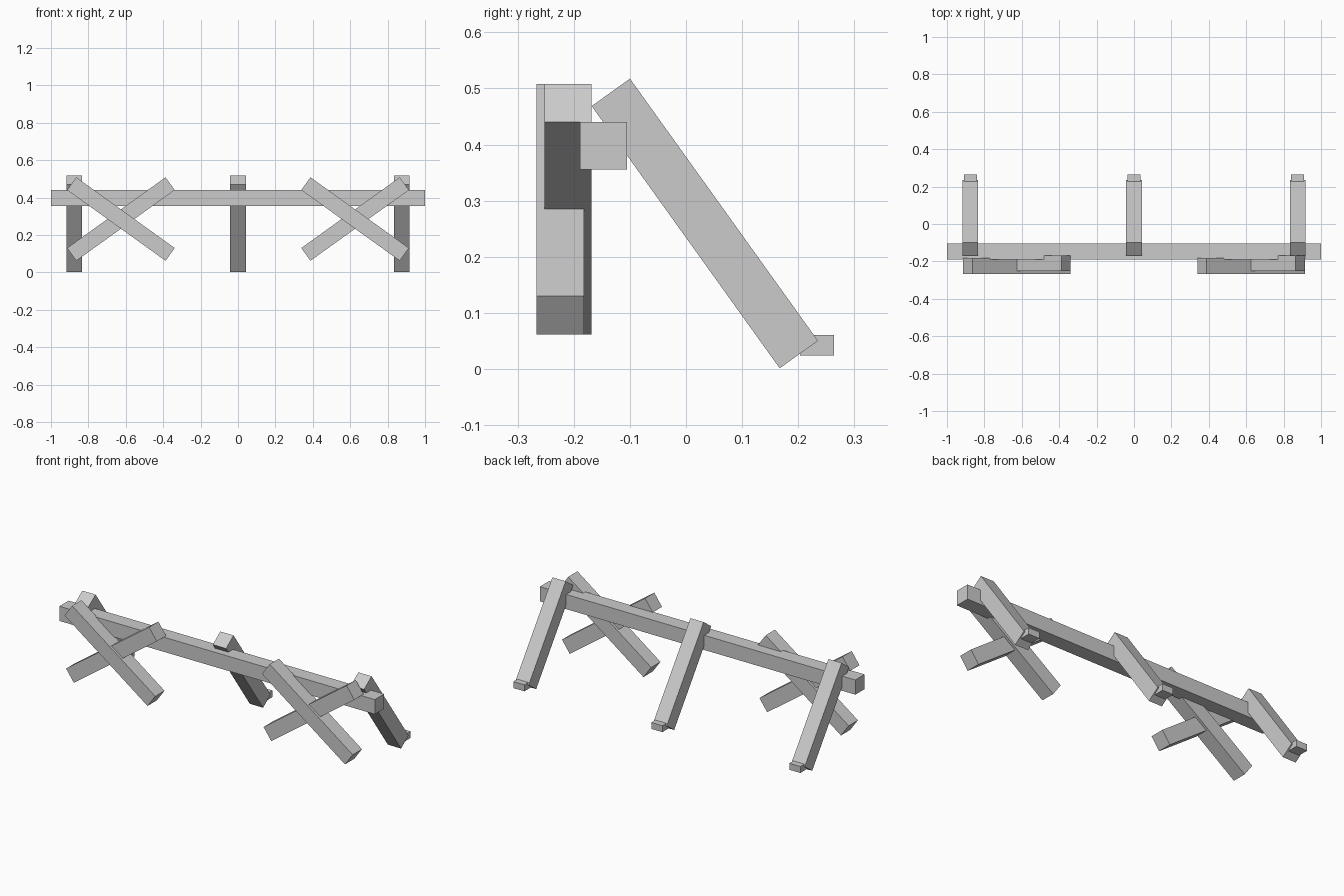
import bpy
from math import radians

if "Cube" in bpy.data.objects:
    bpy.data.objects.remove(bpy.data.objects["Cube"])

wood = bpy.data.materials.new("light grey")
wood.diffuse_color = (0.6, 0.6, 0.6, 1)
wood.use_nodes = True
wood.node_tree.nodes["Principled BSDF"].inputs["Base Color"].default_value = wood.diffuse_color


def bar(name, size, centre, rotation=(0, 0, 0)):
    """Flat-faced rectangular timber, rotation in degrees."""
    bpy.ops.mesh.primitive_cube_add(size=1, location=centre,
                                    rotation=[radians(a) for a in rotation])
    obj = bpy.context.object
    obj.name = name
    obj.scale = size
    bpy.ops.object.transform_apply(location=False, rotation=False, scale=True)
    obj.data.materials.append(wood)
    return obj


T = 0.084  # timber thickness

# Long horizontal rail
bar("rail", (2.0, T, T), (0, -0.147, 0.398))

# Sloping rear legs, each held by a small ground peg
for x in (-0.875, 0, 0.875):
    bar("rear_leg", (T, 0.575, T), (x, 0.0335, 0.2595), (-54.35, 0, 0))
    bar("ground_peg", (0.07, 0.061, 0.037), (x, 0.2335, 0.0425))

# Crossed front timbers, one pair near each end
for x in (-0.626, 0.626):
    bar("front_cross_timber", (0.648, T, T), (x, -0.224, 0.285), (0, 35.7, 0))
    bar("back_cross_timber", (0.648, T, T), (x, -0.210, 0.285), (0, -35.7, 0))
